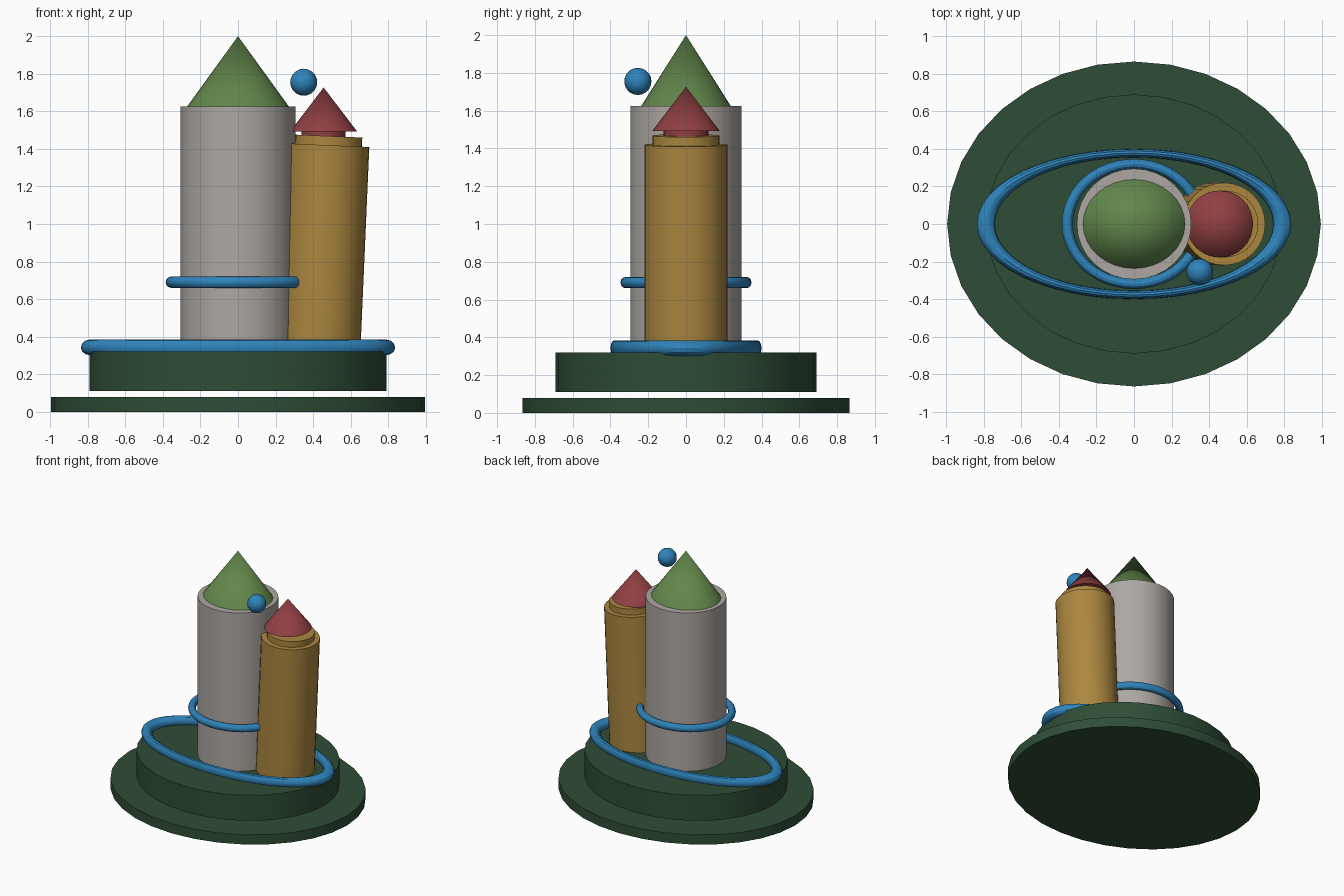
import bpy
from math import radians

cube = bpy.data.objects.get("Cube")
if cube:
    bpy.data.objects.remove(cube, do_unlink=True)


def material(name, rgb):
    m = bpy.data.materials.new(name)
    m.use_nodes = True
    m.diffuse_color = (*rgb, 1)
    m.node_tree.nodes["Principled BSDF"].inputs["Base Color"].default_value = (*rgb, 1)
    return m


dark_green = material("dark_green", (0.028, 0.075, 0.037))
leaf_green = material("leaf_green", (0.12, 0.24, 0.07))
stone = material("warm_grey", (0.42, 0.39, 0.365))
gold = material("gold", (0.41, 0.24, 0.05))
red = material("red", (0.28, 0.05, 0.055))
blue = material("blue", (0.028, 0.23, 0.5))


def finish(name, mat, scale=(1, 1, 1), tilt=0):
    """Name, scale, tilt towards +x, colour and smooth the new primitive."""
    ob = bpy.context.object
    ob.name = name
    ob.scale = scale
    ob.rotation_euler.y = radians(tilt)
    ob.data.materials.append(mat)
    bpy.ops.object.transform_apply(location=False, rotation=True, scale=True)
    bpy.ops.object.shade_smooth_by_angle(angle=radians(30))
    return ob


def drum(name, mat, rx, ry, z0, z1, x=0, tilt=0):
    bpy.ops.mesh.primitive_cylinder_add(
        vertices=32, radius=1, depth=z1 - z0, location=(x, 0, (z0 + z1) / 2))
    return finish(name, mat, (rx, ry, 1), tilt)


def roof(name, mat, rx, ry, z0, z1, x=0):
    bpy.ops.mesh.primitive_cone_add(
        vertices=32, radius1=1, depth=z1 - z0, location=(x, 0, (z0 + z1) / 2))
    return finish(name, mat, (rx, ry, 1))


def ring(name, mat, major, minor, z, scale):
    bpy.ops.mesh.primitive_torus_add(
        major_segments=48, minor_segments=12, major_radius=major,
        minor_radius=minor, location=(0, 0, z))
    return finish(name, mat, scale)


# Two-step oval base with a gap between the steps
drum("lower_base", dark_green, 0.995, 0.865, 0, 0.08)
drum("upper_base", dark_green, 0.79, 0.69, 0.11, 0.32)

# Main tower
drum("main_tower", stone, 0.305, 0.295, 0.31, 1.625)
roof("main_roof", leaf_green, 0.275, 0.24, 1.62, 2.0)

# Leaning side tower with stepped top
drum("side_tower", gold, 0.22, 0.22, 0.30, 1.42, x=0.455, tilt=2.5)
drum("side_tower_collar", gold, 0.178, 0.178, 1.37, 1.468, x=0.482, tilt=2.5)
drum("side_tower_neck", red, 0.118, 0.118, 1.42, 1.50, x=0.455)
roof("side_roof", red, 0.178, 0.178, 1.493, 1.727, x=0.456)

# Rings around the tower and the base
ring("tower_ring", blue, 0.355, 0.03, 0.69, (1, 0.9, 1))
ring("base_ring", blue, 0.79, 0.047, 0.343, (1, 0.478, 0.88))

# Floating ball
bpy.ops.mesh.primitive_uv_sphere_add(
    segments=16, ring_count=10, radius=0.072, location=(0.35, -0.255, 1.755))
finish("floating_ball", blue)
